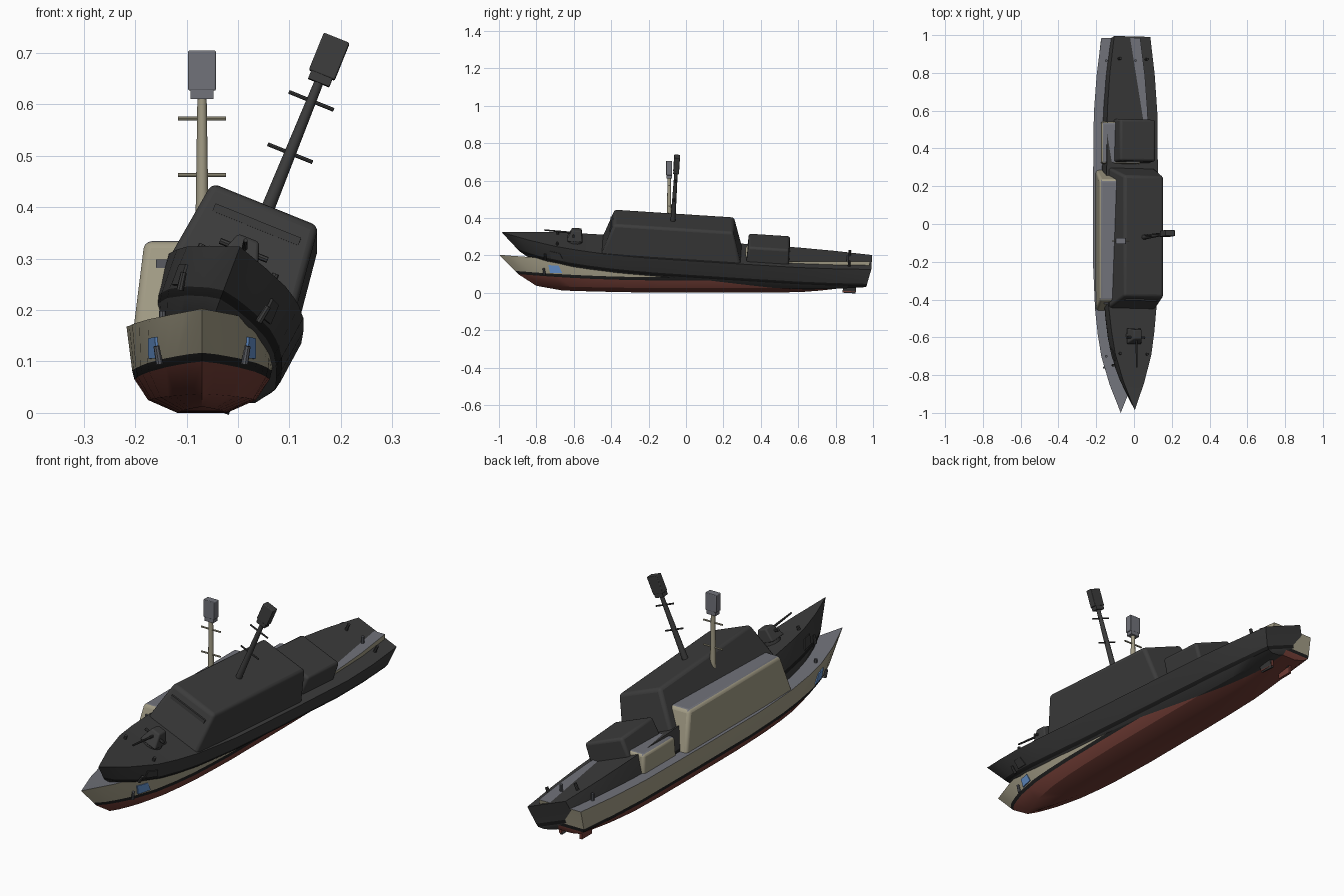
import bpy, bmesh, math
from mathutils import Matrix, Vector

if "Cube" in bpy.data.objects:
    bpy.data.objects.remove(bpy.data.objects["Cube"])

def mat(name, r, g, b):
    m = bpy.data.materials.new(name)
    m.diffuse_color = (r, g, b, 1)
    m.use_nodes = True
    m.node_tree.nodes["Principled BSDF"].inputs["Base Color"].default_value = m.diffuse_color
    return m

TAN = mat("sand paint", 0.36, 0.33, 0.235)
GREY = mat("deck grey", 0.165, 0.17, 0.195)
RED = mat("hull red", 0.17, 0.047, 0.036)
BLACK = mat("waterline black", 0.013, 0.013, 0.013)
BLUE = mat("marking blue", 0.13, 0.29, 0.62)
STEEL = mat("gun steel", 0.10, 0.105, 0.12)
DARK = mat("dark paint", 0.045, 0.045, 0.045)

parts = []
CX = -0.07          # centreline of the upright ship

def make(name, bm, mats, smooth=True, bevel=0):
    bmesh.ops.recalc_face_normals(bm, faces=bm.faces)
    me = bpy.data.meshes.new(name)
    bm.to_mesh(me)
    bm.free()
    for m in mats:
        me.materials.append(m)
    ob = bpy.data.objects.new(name, me)
    bpy.context.collection.objects.link(ob)
    ob.location.x = CX
    if bevel:
        b = ob.modifiers.new("bevel", 'BEVEL')
        b.width, b.segments, b.limit_method, b.angle_limit = bevel, 3, 'ANGLE', 0.6
    if smooth:
        bpy.ops.object.select_all(action='DESELECT')
        ob.select_set(True)
        bpy.context.view_layer.objects.active = ob
        bpy.ops.object.shade_smooth_by_angle(angle=math.radians(30))
    parts.append(ob)
    return ob

def tapered(name, bottom, top, mats, bevel=0):
    """Block between two rectangles (half_x, y0, y1, z); second material on top."""
    bm = bmesh.new()
    rings = []
    for hx, y0, y1, z in (bottom, top):
        rings.append([bm.verts.new((x, y, z)) for x, y in ((-hx, y0), (hx, y0), (hx, y1), (-hx, y1))])
    bm.faces.new(rings[0])
    f = bm.faces.new(rings[1])
    for i in range(4):
        j = (i + 1) % 4
        bm.faces.new((rings[0][i], rings[0][j], rings[1][j], rings[1][i]))
    if len(mats) > 1:
        f.material_index = 1
    return make(name, bm, mats, bevel=bevel)

def box(name, x, y, z, sx, sy, sz, m):
    bm = bmesh.new()
    bmesh.ops.create_cube(bm, size=1, matrix=Matrix.Translation((x, y, z)) @ Matrix.Diagonal((sx, sy, sz, 1)))
    return make(name, bm, [m], smooth=False)

def rod(name, a, b, r1, r2, m, n=12):
    a, b = Vector(a), Vector(b)
    bm = bmesh.new()
    rot = (b - a).to_track_quat('Z', 'Y').to_matrix().to_4x4()
    bmesh.ops.create_cone(bm, cap_ends=True, segments=n, radius1=r1, radius2=r2, depth=(b - a).length,
                          matrix=Matrix.Translation((a + b) / 2) @ rot)
    return make(name, bm, [m])

# Hull levels: bow y, stern y, half width, z, bow rise, stern rise, fullness
LEVELS = [(-0.66, 0.955, 0.048, 0.0, 0.012, 0.045, 0.8),
          (-0.80, 0.960, 0.105, 0.025, 0.012, 0.03, 0.75),
          (-0.898, 0.966, 0.132, 0.066, 0.034, 0.004, 0.7),
          (-0.915, 0.968, 0.136, 0.083, 0.034, 0.002, 0.7),
          (-1.0, 0.985, 0.147, 0.168, 0.035, 0.0, 1.0)]
SHAPE = [(0, 0), (0.075, 0.40), (0.15, 0.70), (0.21, 0.83), (0.275, 0.925), (0.4, 1),
         (0.6, 1), (0.8, 0.97), (0.9, 0.87), (1, 0.70)]

def shape(t):
    for (a, u), (b, v) in zip(SHAPE, SHAPE[1:]):
        if t <= b:
            return u + (v - u) * (t - a) / (b - a)
    return SHAPE[-1][1]

def level_point(level, t):
    y0, y1, w, z, bow, stern, p = level
    z += bow * max(0, 1 - t / 0.42) ** 2 + stern * max(0, (t - 0.7) / 0.3) ** 2
    return Vector((w * shape(t) ** p, y0 + (y1 - y0) * t, z))

def side_point(y, u, off):
    """Point on the upper hull side, u from waterline to deck."""
    lo, hi = (level_point(l, (y - l[0]) / (l[1] - l[0])) for l in LEVELS[3:])
    q = lo.lerp(hi, u)
    return Vector((q.x + off, q.y - off * 0.4, q.z))

# Hull: lofted levels, coloured by height band
ts = [0, 0.02, 0.045, 0.075, 0.11, 0.15, 0.21, 0.275, 0.34, 0.4, 0.5, 0.6, 0.7, 0.8, 0.85, 0.9, 0.95, 1]
bm = bmesh.new()
rows = []
for t in ts:
    right = [bm.verts.new(level_point(l, t)) for l in LEVELS]
    left = [bm.verts.new(v.co * Vector((-1, 1, 1))) for v in right]
    rows.append(left[::-1] + right)
n = len(LEVELS)
band = [1, 1, 2, 0]
for a, b in zip(rows, rows[1:]):
    for i in range(2 * n):
        j = (i + 1) % (2 * n)
        f = bm.faces.new((a[i], a[j], b[j], b[i]))
        if i == 2 * n - 1:
            f.material_index = 3
        elif i == n - 1:
            f.material_index = 1
        else:
            f.material_index = band[i - n] if i >= n else band[n - 2 - i]
for i in range(n - 1):          # transom
    r = rows[-1]
    f = bm.faces.new((r[n - 1 - i], r[n + i], r[n + 1 + i], r[n - 2 - i]))
    f.material_index = band[i]
bmesh.ops.remove_doubles(bm, verts=bm.verts, dist=1e-5)
make("hull", bm, [TAN, RED, BLACK, GREY])

# Superstructure
tapered("deckhouse", (0.135, -0.465, 0.29, 0.15), (0.112, -0.405, 0.235, 0.334), [TAN, GREY], 0.014)
tapered("aft_house", (0.106, 0.315, 0.545, 0.15), (0.101, 0.32, 0.54, 0.25), [TAN, GREY], 0.012)
win = box("bridge_window", 0, -0.4205, 0.290, 0.18, 0.008, 0.016, STEEL)

# Mast with yards and radar box
rod("mast", (0, -0.09, 0.32), (0, -0.09, 0.615), 0.0135, 0.009, TAN)
for z in (0.463, 0.573):
    rod("yard", (-0.047, -0.09, z), (0.047, -0.09, z), 0.0038, 0.0038, TAN, 8)
box("radar_collar", 0, -0.09, 0.62, 0.044, 0.03, 0.018, GREY)
tapered("radar_box", (0.027, -0.106, -0.074, 0.627), (0.027, -0.106, -0.074, 0.705), [GREY], 0.003)

# Bow gun
rod("gun_base", (0, -0.605, 0.165), (0, -0.605, 0.192), 0.04, 0.04, STEEL, 16)
tapered("gun_turret", (0.042, -0.65, -0.565, 0.19), (0.022, -0.625, -0.575, 0.248), [STEEL], 0.006)
rod("gun_barrel", (0, -0.62, 0.226), (0, -0.775, 0.232), 0.006, 0.004, STEEL, 8)
rod("gun_trunnion", (-0.05, -0.615, 0.222), (0.05, -0.615, 0.222), 0.006, 0.006, STEEL, 8)

# Paired side fittings
for s in (-1, 1):
    for y in (-0.7, 0.865):
        rod("bollard", (s * 0.077, y, 0.16), (s * 0.077, y, 0.198), 0.007, 0.007, STEEL, 8)
    c = side_point(-0.755, 0.2, 0.004)
    rod("anchor", (s * c.x, c.y, 0.095), (s * (c.x + 0.006), c.y - 0.004, 0.13), 0.007, 0.006, STEEL, 8)
    bm = bmesh.new()
    vs = []
    for y, u in ((-0.725, 0.05), (-0.66, 0.08), (-0.68, 0.55), (-0.735, 0.55)):
        q = side_point(y, u, 0.004)
        vs.append(bm.verts.new((s * q.x, q.y, q.z)))
    face = bm.faces.new(vs)
    ext = bmesh.ops.extrude_face_region(bm, geom=[face])
    for v in ext["geom"]:
        if isinstance(v, bmesh.types.BMVert):
            v.co.x -= s * 0.005
    make("bow_marking", bm, [BLUE], smooth=False)
    box("rudder", s * 0.05, 0.875, 0.03, 0.012, 0.07, 0.05, RED)

# Second ship: dark copy, rolled to starboard with the bow raised
place = (Matrix.Translation((-0.072, 0, 0.071)) @ Matrix.Rotation(math.radians(-3.7), 4, 'X')
         @ Matrix.Rotation(math.radians(22), 4, 'Y'))
for ob in list(parts):
    c = ob.copy()
    c.data = ob.data.copy()
    c.name = "dark_" + ob.name
    for i, m in enumerate(c.data.materials):
        c.data.materials[i] = BLACK if m == BLACK else DARK
    bpy.context.collection.objects.link(c)
    c.matrix_world = place
